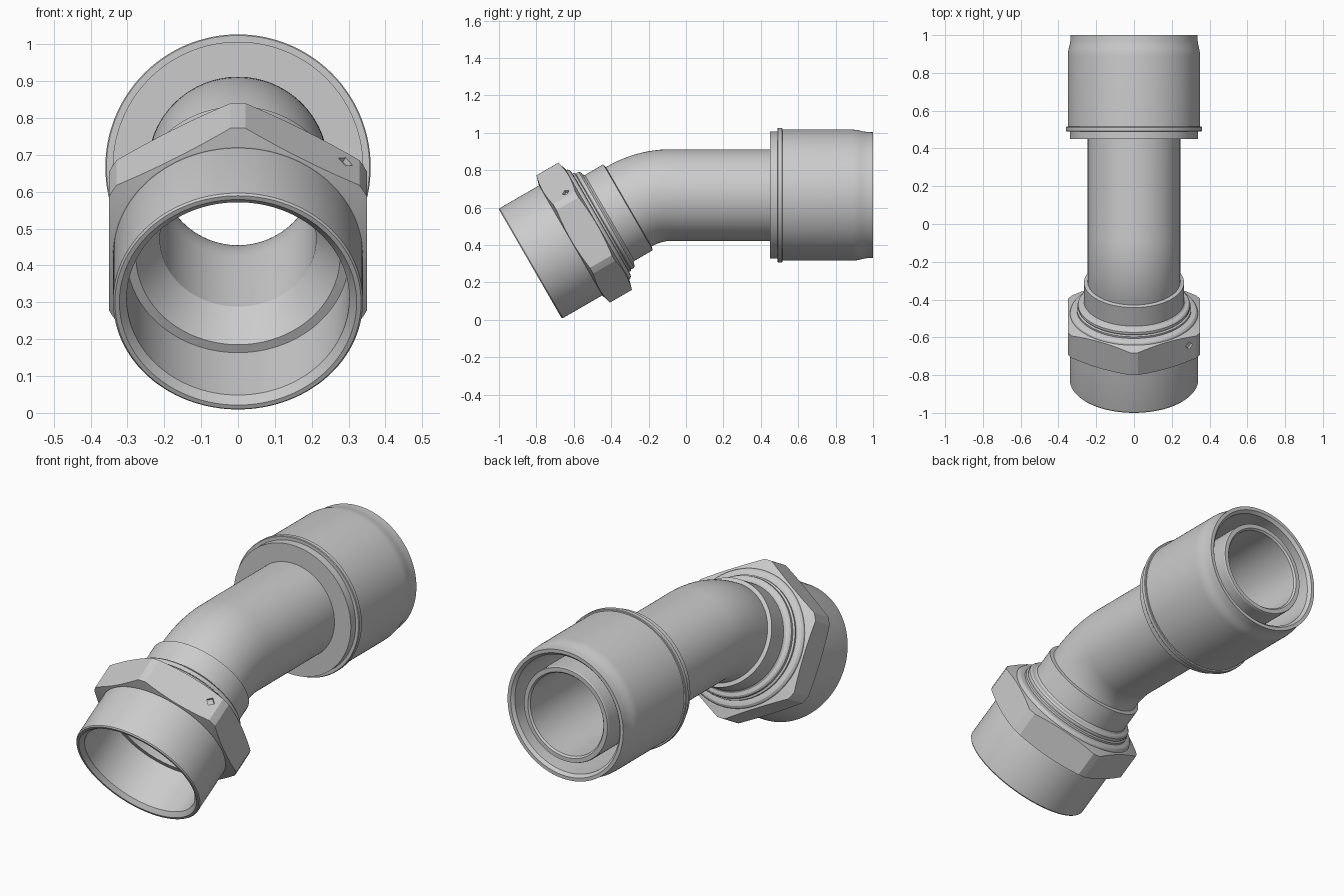
import bpy, bmesh
from math import pi, sin, cos, radians
from mathutils import Vector, Matrix

if "Cube" in bpy.data.objects:
    bpy.data.objects.remove(bpy.data.objects["Cube"])

N = 120                      # segments around the pipe
AX_Z, BEND_Y = 0.667, -0.08  # straight axis height, where the bend starts
R, ANG, T0 = 0.437, radians(30), 0.617
ARC = R * ANG
OFF = T0 + ARC - BEND_Y      # s = y + OFF on the straight part


def frame(s):
    """Centre, direction and up vector at distance s from the angled mouth."""
    a = ANG if s <= T0 else max(0.0, ANG * (1 - (s - T0) / ARC))
    d, up = Vector((0, cos(a), sin(a))), Vector((0, -sin(a), cos(a)))
    c = Vector((0, BEND_Y, AX_Z - R)) + R * up
    if s < T0:
        c += d * (s - T0)
    elif s > T0 + ARC:
        c += d * (s - T0 - ARC)
    return c, d, up


def sweep(name, profile):
    """Closed ring profile; each entry is a function angle -> (s, r) or a pair."""
    bm = bmesh.new()
    rings = []
    for p in profile:
        ring = []
        for i in range(N):
            t = 2 * pi * i / N
            s, r = p(t) if callable(p) else p
            c, d, up = frame(s)
            ring.append(bm.verts.new(c + r * (Vector((cos(t), 0, 0)) + up * sin(t))))
        rings.append(ring)
    for k, a in enumerate(rings):
        b = rings[(k + 1) % len(rings)]
        for i in range(N):
            j = (i + 1) % N
            bm.faces.new((a[i], a[j], b[j], b[i]))
    bmesh.ops.recalc_face_normals(bm, faces=bm.faces)
    me = bpy.data.meshes.new(name)
    bm.to_mesh(me)
    bm.free()
    ob = bpy.data.objects.new(name, me)
    bpy.context.collection.objects.link(ob)
    return ob


def activate(ob):
    bpy.ops.object.select_all(action='DESELECT')
    ob.select_set(True)
    bpy.context.view_layer.objects.active = ob


def smooth(ob):
    activate(ob)
    bpy.ops.object.shade_smooth_by_angle(angle=radians(20))


# Bent pipe with collar, seat rings and threaded mouth
bend = [T0 + ARC * i / 12 for i in range(13)]
end = 1.0 + OFF
outer = [(0.0, 0.322), (0.0, 0.334), (0.006, 0.339), (0.415, 0.339),
         (0.424, 0.336), (0.432, 0.328), (0.436, 0.315), (0.437, 0.303),
         (0.447, 0.303), (0.452, 0.294), (0.460, 0.297), (0.470, 0.296),
         (0.478, 0.288), (0.482, 0.272), (0.490, 0.265), (0.604, 0.265),
         (0.608, 0.245)]
outer += [(s, 0.245) for s in bend] + [(end - 0.01, 0.245), (end - 0.003, 0.242)]
inner = [(end - 0.003, 0.220), (end - 0.012, 0.212)]
inner += [(s, 0.212) for s in reversed(bend)]
inner += [(0.344, 0.212), (0.25, 0.277), (0.25, 0.302), (0.02, 0.302)]
smooth(sweep("bent_pipe", outer + inner))

# Crimp sleeve with flange, open recess around the pipe end
sleeve = [(0.45, 0.240), (0.45, 0.340), (0.49, 0.340), (0.49, 0.357), (0.493, 0.360),
          (0.512, 0.360), (0.515, 0.357), (0.515, 0.350), (0.89, 0.350), (0.91, 0.349),
          (0.93, 0.345), (0.95, 0.340), (0.97, 0.337), (1.0, 0.336), (1.0, 0.318),
          (0.985, 0.304), (0.55, 0.304), (0.55, 0.240)]
smooth(sweep("crimp_sleeve", [(y + OFF, r) for y, r in sleeve]))


# Hex nut with clipped corners and conical chamfers
def hex_r(t):
    a = (t + pi / 6) % (pi / 3) - pi / 6
    return min(0.35 / cos(a), 0.35 / cos(radians(27)))


def front_edge(t):
    r = hex_r(t)
    return 0.250 + (r - 0.342) * 0.3, r


def back_edge(t):
    r = hex_r(t)
    return 0.416 - (r - 0.342) * 0.3, r


nut = sweep("hex_nut", [(0.25, 0.320), (0.25, 0.342), front_edge, back_edge,
                        (0.416, 0.342), (0.416, 0.320)])

# Small diamond pocket on one flat
c, d, up = frame(0.355)
X = Vector((1, 0, 0))
n = X * cos(pi / 3) + up * sin(pi / 3)
tan = X * sin(pi / 3) - up * cos(pi / 3)
bpy.ops.mesh.primitive_cylinder_add(vertices=4, radius=0.022, depth=0.03)
cutter = bpy.context.object
cutter.name = "diamond_cutter"
cutter.hide_render = True
m = Matrix((tan, d, tan.cross(d))).transposed().to_4x4()
m.translation = c + n * 0.35 + tan * 0.135
cutter.matrix_world = m
bpy.context.view_layer.update()
activate(nut)
mod = nut.modifiers.new("pocket", 'BOOLEAN')
mod.operation, mod.solver, mod.object = 'DIFFERENCE', 'EXACT', cutter
bpy.ops.object.modifier_apply(modifier=mod.name)
bpy.data.objects.remove(cutter)
activate(nut)
bpy.ops.object.shade_smooth_by_angle(angle=radians(8))
